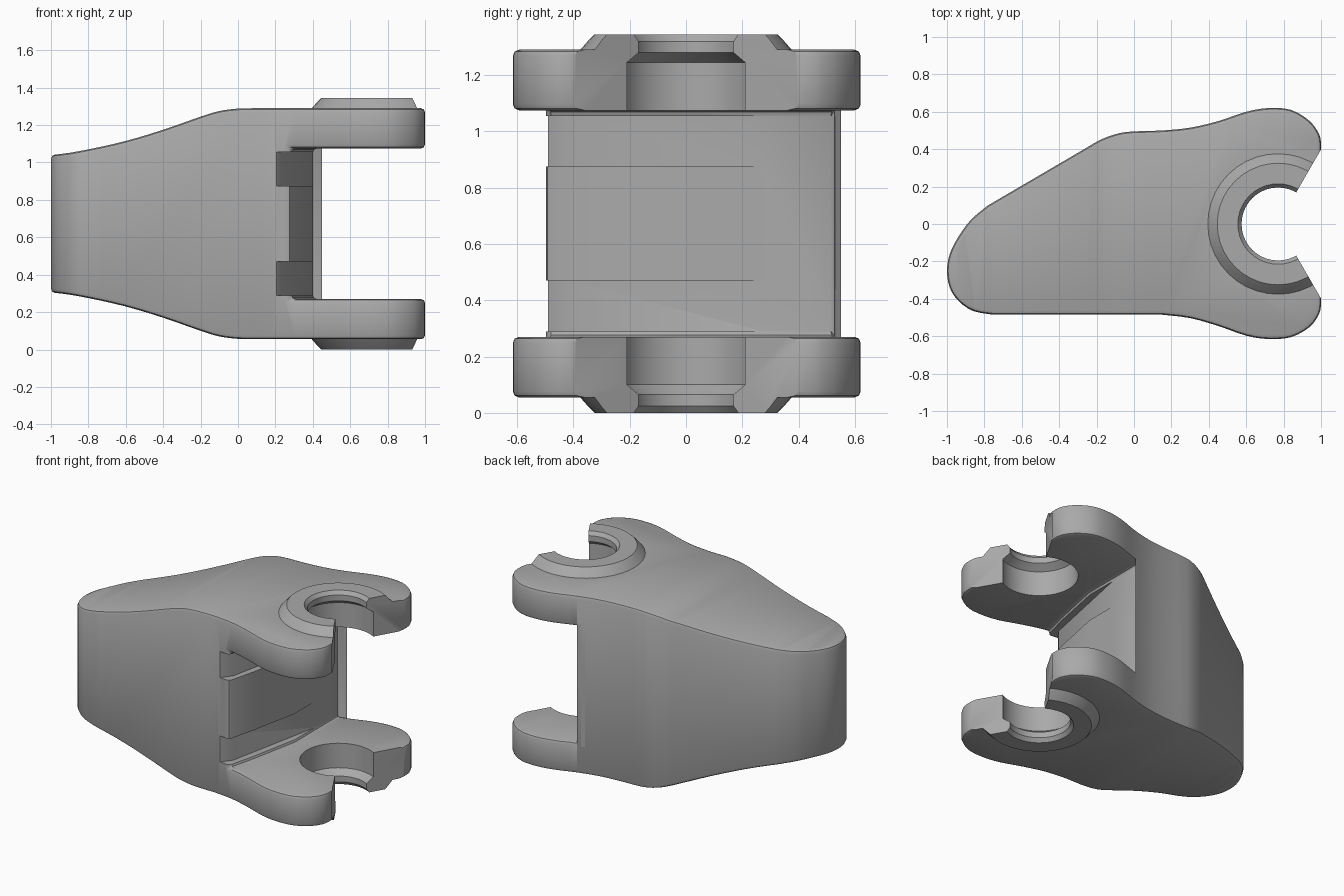
import bpy, bmesh, math
from mathutils import Vector

cube = bpy.data.objects.get("Cube")
if cube:
    bpy.data.objects.remove(cube, do_unlink=True)

H = 1.345          # overall height
PIVOT = 0.77       # x of the bore axis


def smooth_path(pts, steps=3):
    """Catmull-Rom through an open list of points."""
    v = [Vector(p) for p in pts]
    v = [v[0]] + v + [v[-1]]
    out = []
    for a, b, c, d in zip(v, v[1:], v[2:], v[3:]):
        for i in range(steps):
            t = i / steps
            out.append(0.5 * (2 * b + (c - a) * t + (2 * a - 5 * b + 4 * c - d) * t * t
                              + (3 * b - a - 3 * c + d) * t ** 3))
    return [tuple(p) for p in out] + [tuple(pts[-1])]


def finish(bm, name):
    bmesh.ops.recalc_face_normals(bm, faces=bm.faces)
    me = bpy.data.meshes.new(name)
    bm.to_mesh(me)
    bm.free()
    ob = bpy.data.objects.new(name, me)
    bpy.context.collection.objects.link(ob)
    return ob


def prism(name, pts, lo, hi, axis="z"):
    """Extrude a plan (axis z) or a side profile (axis y)."""
    bm = bmesh.new()
    place = (lambda p: (p[0], p[1], lo)) if axis == "z" else (lambda p: (p[0], lo, p[1]))
    face = bm.faces.new([bm.verts.new(place(p)) for p in pts])
    ext = bmesh.ops.extrude_face_region(bm, geom=[face])["geom"]
    move = (0, 0, hi - lo) if axis == "z" else (0, hi - lo, 0)
    bmesh.ops.translate(bm, vec=move, verts=[e for e in ext if isinstance(e, bmesh.types.BMVert)])
    return finish(bm, name)


def lathe(name, profile, seg=40):
    """Closed solid turned about the bore axis from (radius, z) points."""
    bm = bmesh.new()
    rings = [[bm.verts.new((PIVOT + r * math.cos(math.tau * i / seg),
                            r * math.sin(math.tau * i / seg), z)) for i in range(seg)]
             for r, z in profile]
    for a, b in zip(rings, rings[1:]):
        for i in range(seg):
            j = (i + 1) % seg
            bm.faces.new((a[i], a[j], b[j], b[i]))
    bm.faces.new(rings[0])
    bm.faces.new(rings[-1])
    return finish(bm, name)


def apply(ob, mod):
    bpy.ops.object.select_all(action="DESELECT")
    bpy.context.view_layer.objects.active = ob
    ob.select_set(True)
    bpy.ops.object.modifier_apply(modifier=mod.name)


def combine(ob, other, operation):
    mod = ob.modifiers.new("combine", "BOOLEAN")
    mod.operation, mod.object, mod.solver = operation, other, "EXACT"
    apply(ob, mod)
    bpy.data.objects.remove(other, do_unlink=True)


def flip(pts):
    return [(a, H - z) for a, z in reversed(pts)]


# Plan outline: front arm, back arm, sloping back, rounded nose
front = smooth_path([(0.15, -0.485), (0.3, -0.503), (0.45, -0.545), (0.6, -0.597), (0.72, -0.615),
                     (0.84, -0.605), (0.94, -0.55), (0.99, -0.48), (1, -0.43)])
back = smooth_path([(1, 0.43), (0.99, 0.48), (0.94, 0.55), (0.84, 0.61), (0.72, 0.62), (0.6, 0.6),
                    (0.45, 0.55), (0.3, 0.515), (0.15, 0.5), (0, 0.495), (-0.08, 0.485),
                    (-0.17, 0.455), (-0.25, 0.41)])
nose = smooth_path([(-0.78, 0.1), (-0.87, 0.025), (-0.94, -0.07), (-0.985, -0.16), (-1, -0.25),
                    (-0.985, -0.34), (-0.94, -0.41), (-0.86, -0.465), (-0.75, -0.485)])
body = prism("clevis_body", front + back + nose, -0.2, 1.6)

# Side profile: thin nose swelling into the two arms
top = smooth_path([(-1.1, 1.035), (-0.95, 1.045), (-0.8, 1.07), (-0.6, 1.115), (-0.4, 1.175),
                   (-0.2, 1.245), (-0.1, 1.275), (0, 1.288), (0.1, 1.29)]) + [(1.1, 1.29)]
combine(body, prism("side_profile", top + flip(top), -1, 1, "y"), "INTERSECT")

# Gap between the arms, leaving the slanted web face
gap = [(0.28, -0.8), (0.28, -0.5), (0.33, -0.3), (0.4, 0.05), (0.4, 0.8), (1.3, 0.8), (1.3, -0.8)]
combine(body, prism("arm_gap", gap, 0.27, H - 0.27), "DIFFERENCE")

# Softened cast edges
bevel = body.modifiers.new("soft_edges", "BEVEL")
bevel.width, bevel.segments, bevel.limit_method = 0.022, 2, "ANGLE"
bevel.angle_limit = math.radians(40)
bevel.use_clamp_overlap = False
apply(body, bevel)

# Tapered reliefs above and below the middle of the web
relief = [(0.2, -0.8), (0.2, -0.5), (0.26, -0.42), (0.401, 0.27), (0.6, 0.27), (0.6, -0.8)]
for lo, hi in ((0.29, 0.47), (H - 0.47, H - 0.29)):
    combine(body, prism("web_relief", relief, lo, hi), "DIFFERENCE")

# Raised collars on the outside of each arm
collar = [(0.38, 1.18), (0.38, 1.285), (0.345, 1.325), (0.325, H)]
for prof in (collar, flip(collar)):
    combine(body, lathe("collar", prof), "UNION")

# Stepped bore with an inner lip, opened by a wedge at the arm ends
bore = [(0.215, 1.4), (0.215, H), (0.195, 1.32), (0.195, 1.28), (0.243, 1.245)]
combine(body, lathe("bore", bore + flip(bore)), "DIFFERENCE")
reach = 0.6
mouth = [(PIVOT, 0), (PIVOT + reach, -reach * math.sqrt(3)), (PIVOT + reach, reach * math.sqrt(3))]
combine(body, prism("mouth", mouth, -0.3, 1.7), "DIFFERENCE")

# Plain grey metal
metal = bpy.data.materials.new("grey_metal")
metal.use_nodes = True
grey = (0.4, 0.4, 0.4, 1)
metal.diffuse_color = grey
metal.node_tree.nodes["Principled BSDF"].inputs["Base Color"].default_value = grey
body.data.materials.clear()
body.data.materials.append(metal)
for p in body.data.polygons:
    p.material_index = 0

bpy.ops.object.select_all(action="DESELECT")
bpy.context.view_layer.objects.active = body
body.select_set(True)
bpy.ops.object.shade_smooth_by_angle(angle=math.radians(35))
